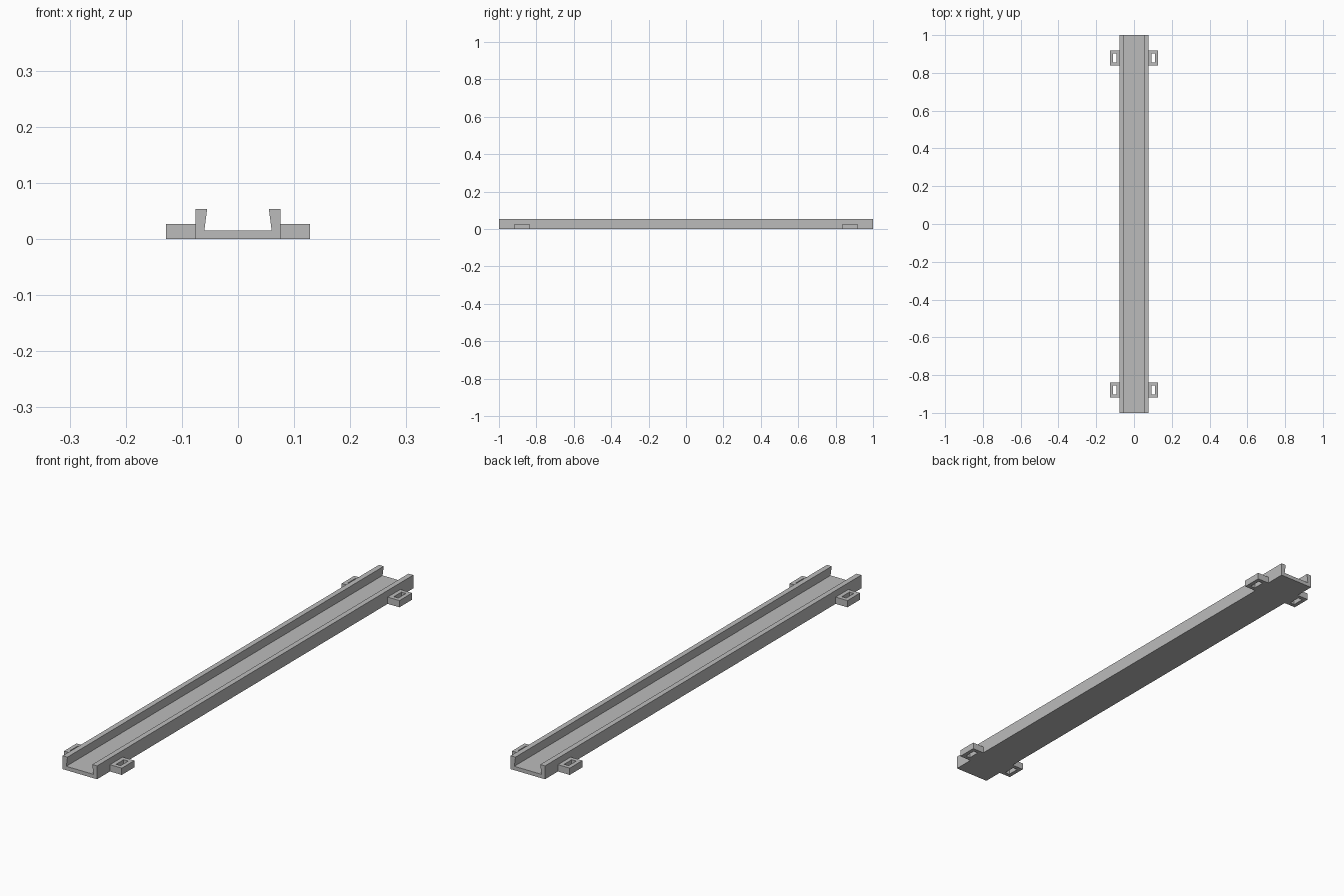
import bpy
import bmesh

cube = bpy.data.objects.get("Cube")
if cube:
    bpy.data.objects.remove(cube, do_unlink=True)

# One plain grey for the whole model
grey = bpy.data.materials.new("plain_grey")
grey.use_nodes = True
colour = (0.5, 0.5, 0.5, 1)
grey.diffuse_color = colour
grey.node_tree.nodes["Principled BSDF"].inputs["Base Color"].default_value = colour


def finish(name, bm):
    bmesh.ops.recalc_face_normals(bm, faces=bm.faces[:])
    mesh = bpy.data.meshes.new(name)
    bm.to_mesh(mesh)
    bm.free()
    mesh.materials.append(grey)
    obj = bpy.data.objects.new(name, mesh)
    bpy.context.collection.objects.link(obj)


def make_channel():
    # Half profile in x and z, mirrored and extruded along y
    half = [(0.076, 0), (0.076, 0.0535), (0.055, 0.0535), (0.06, 0.0155)]
    profile = half + [(-x, z) for x, z in reversed(half)]
    bm = bmesh.new()
    face = bm.faces.new([bm.verts.new((x, -1, z)) for x, z in profile])
    out = bmesh.ops.extrude_face_region(bm, geom=[face], use_keep_orig=True)
    moved = [v for v in out["geom"] if isinstance(v, bmesh.types.BMVert)]
    bmesh.ops.translate(bm, verts=moved, vec=(0, 2, 0))
    finish("channel", bm)


def make_lug(name, side, end):
    # Rectangular loop with a slot through it
    def ring(bm, x0, x1, half_length, z):
        y = end * 0.878
        return [bm.verts.new((side * x, y + dy, z)) for x, dy in
                ((x0, -half_length), (x1, -half_length),
                 (x1, half_length), (x0, half_length))]

    bm = bmesh.new()
    height = 0.027
    outer = [ring(bm, 0.076, 0.128, 0.04, z) for z in (0, height)]
    inner = [ring(bm, 0.092, 0.112, 0.024, z) for z in (0, height)]
    bands = [outer, inner, (outer[0], inner[0]), (outer[1], inner[1])]
    for a, b in bands:
        for i in range(4):
            j = (i + 1) % 4
            bm.faces.new((a[i], a[j], b[j], b[i]))
    finish(name, bm)


make_channel()
for side, side_name in ((1, "left"), (-1, "right")):
    for end, end_name in ((-1, "front"), (1, "back")):
        make_lug(f"{end_name}_{side_name}_lug", side, end)
